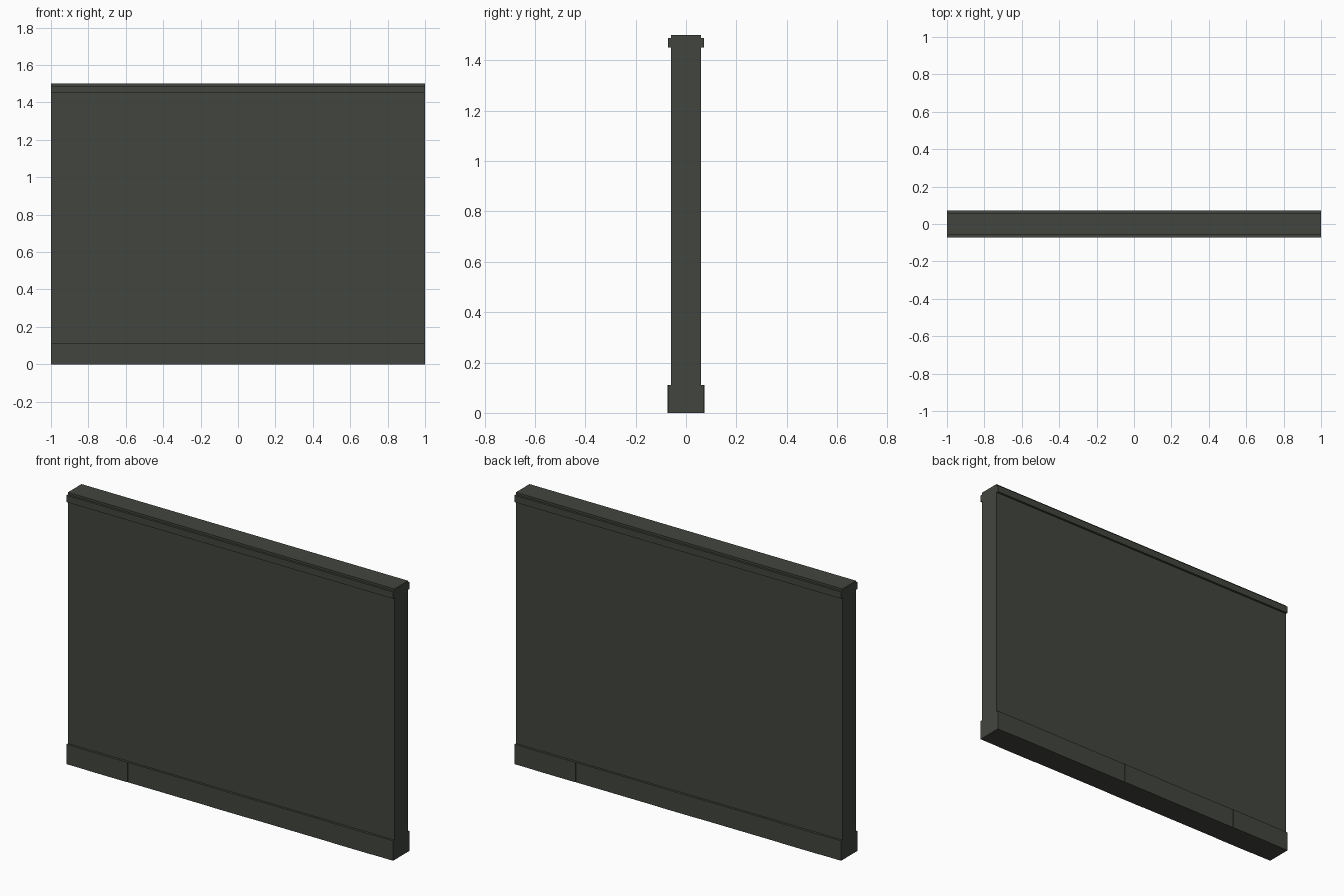
import bpy
import bmesh
from mathutils import Matrix, Vector

cube = bpy.data.objects.get("Cube")
if cube:
    bpy.data.objects.remove(cube, do_unlink=True)

# Single painted finish
paint = bpy.data.materials.new("dark_green_grey")
colour = (0.054, 0.060, 0.050, 1.0)
paint.use_nodes = True
paint.diffuse_color = colour
bsdf = next(n for n in paint.node_tree.nodes if n.type == "BSDF_PRINCIPLED")
bsdf.inputs["Base Color"].default_value = colour
bsdf.inputs["Roughness"].default_value = 0.8


def add_box(bm, low, high):
    low, high = Vector(low), Vector(high)
    place = Matrix.Translation((low + high) / 2) @ Matrix.Diagonal((*(high - low), 1))
    bmesh.ops.create_cube(bm, size=1, matrix=place)


def make_object(name, boxes):
    bm = bmesh.new()
    for low, high in boxes:
        add_box(bm, low, high)
    mesh = bpy.data.meshes.new(name)
    bm.to_mesh(mesh)
    bm.free()
    mesh.materials.append(paint)
    obj = bpy.data.objects.new(name, mesh)
    bpy.context.collection.objects.link(obj)
    return obj


HALF = 1.0       # half length
WALL = 0.0595    # half thickness of the slab
TRIM = 0.0714    # reach of the top moulding
HEIGHT = 1.5
SKIRT = 0.11     # skirting height

# Main slab
make_object("wall_panel", [((-HALF, -WALL, 0), (HALF, WALL, HEIGHT))])

# Skirting blocks alternate narrow and wide, the narrow ones slightly proud
seams = [-HALF, -0.875, -0.625, -0.125, 0.125, 0.625, 0.875, HALF]

for side, label in ((-1, "front"), (1, "back")):
    def span(x0, x1, reach, z0, z1):
        y0, y1 = sorted((side * WALL, side * reach))
        return (x0, y0, z0), (x1, y1, z1)

    make_object(label + "_top_moulding", [span(-HALF, HALF, TRIM, 1.45, 1.488)])
    blocks = []
    for i, (x0, x1) in enumerate(zip(seams, seams[1:])):
        blocks.append(span(x0, x1, 0.073 if i % 2 else 0.0715, 0, SKIRT))
    make_object(label + "_skirting", blocks)
